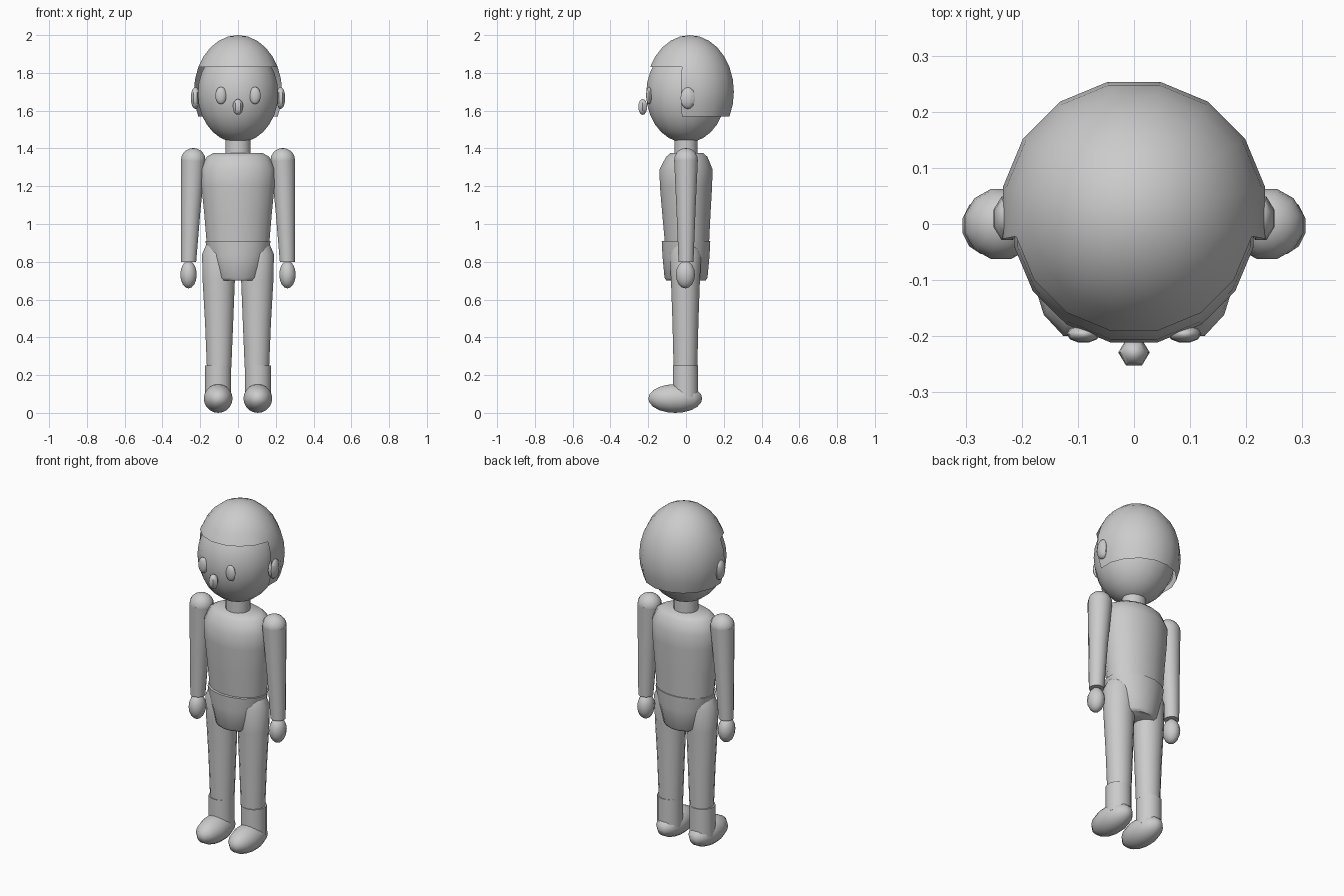
import bpy, bmesh, math

if "Cube" in bpy.data.objects:
    bpy.data.objects.remove(bpy.data.objects["Cube"])

grey = bpy.data.materials.new("plain grey")
grey.diffuse_color = (0.6, 0.6, 0.6, 1)
grey.use_nodes = True
grey.node_tree.nodes["Principled BSDF"].inputs["Base Color"].default_value = grey.diffuse_color


def finish(name, bm):
    """Turn a bmesh into a smooth-shaded object with sharp rims."""
    bmesh.ops.recalc_face_normals(bm, faces=bm.faces)
    mesh = bpy.data.meshes.new(name)
    bm.to_mesh(mesh)
    bm.free()
    mesh.materials.append(grey)
    obj = bpy.data.objects.new(name, mesh)
    bpy.context.collection.objects.link(obj)
    bpy.context.view_layer.objects.active = obj
    obj.select_set(True)
    bpy.ops.object.shade_smooth_by_angle(angle=math.radians(50))
    obj.select_set(False)
    return obj


def ellipsoid(name, centre, radii, sides=12, rings=8, keep=None):
    """Scaled sphere; keep(point) optionally chooses the faces that stay."""
    bm = bmesh.new()
    bmesh.ops.create_uvsphere(bm, u_segments=sides, v_segments=rings, radius=1)
    turn = math.pi / sides
    for v in bm.verts:
        x, y, z = v.co
        v.co = (centre[0] + radii[0] * (x * math.cos(turn) - y * math.sin(turn)),
                centre[1] + radii[1] * (x * math.sin(turn) + y * math.cos(turn)),
                centre[2] + radii[2] * z)
    if keep:
        drop = [f for f in bm.faces if not keep(f.calc_center_median())]
        bmesh.ops.delete(bm, geom=drop, context='FACES')
    return finish(name, bm)


def loft(name, sections, sides=16):
    """Closed tube through oval sections (z, centre x, centre y, radius x, radius y)."""
    bm = bmesh.new()
    rings = []
    for z, cx, cy, rx, ry in sections:
        rings.append([bm.verts.new((cx + rx * math.cos(a), cy + ry * math.sin(a), z))
                      for a in (2 * math.pi * (i + 0.5) / sides for i in range(sides))])
    for low, high in zip(rings, rings[1:]):
        for i in range(sides):
            j = (i + 1) % sides
            bm.faces.new((low[i], low[j], high[j], high[i]))
    bm.faces.new(rings[0])
    bm.faces.new(rings[-1])
    return finish(name, bm)


# Head and hair shell, open over the face and below the nape
ellipsoid("head", (0, 0, 1.69), (0.217, 0.215, 0.26), 16, 14)
ellipsoid("hair", (0, 0.02, 1.70), (0.238, 0.238, 0.30), 16, 14,
          lambda p: p.z > 1.55 and (p.y > -0.02 or p.z > 1.8))
ellipsoid("nose", (0, -0.229, 1.62), (0.028, 0.027, 0.042), 6, 8)

# Trunk
loft("neck", [(1.35, 0, 0, 0.067, 0.062), (1.46, 0, 0, 0.067, 0.062)])
loft("torso", [(0.91, 0, 0.005, 0.17, 0.12), (1.05, 0, 0.002, 0.182, 0.13),
               (1.2, 0, 0, 0.197, 0.141), (1.29, 0, 0, 0.2, 0.143),
               (1.355, 0, 0.004, 0.17, 0.112), (1.375, 0, 0.004, 0.135, 0.09)])
loft("pelvis", [(0.70, 0, 0, 0.11, 0.105), (0.715, 0, 0, 0.125, 0.116),
                (0.83, 0, 0, 0.16, 0.127), (0.91, 0, 0, 0.176, 0.131)])

# Mirrored features and limbs
for side, s in (("left", 1), ("right", -1)):
    ellipsoid(side + "_eye", (s * 0.09, -0.196, 1.68), (0.03, 0.016, 0.046), 10, 8)
    ellipsoid(side + "_ear", (s * 0.226, 0.01, 1.667), (0.026, 0.042, 0.058), 8, 8)

    ellipsoid(side + "_shoulder", (s * 0.237, 0, 1.338), (0.067, 0.065, 0.064), 12, 10)
    loft(side + "_arm", [(0.80, s * 0.261, 0, 0.041, 0.041),
                         (1.07, s * 0.25, 0, 0.053, 0.052),
                         (1.34, s * 0.237, 0, 0.067, 0.065)], 12)
    ellipsoid(side + "_hand", (s * 0.262, -0.003, 0.732), (0.045, 0.052, 0.073), 12, 8)

    loft(side + "_leg", [(0.24, s * 0.1, -0.003, 0.066, 0.064),
                         (0.48, s * 0.1, -0.003, 0.076, 0.07),
                         (0.70, s * 0.102, -0.003, 0.087, 0.078),
                         (0.84, s * 0.1, -0.003, 0.092, 0.085),
                         (0.89, s * 0.1, -0.003, 0.07, 0.068)])
    loft(side + "_ankle", [(0.08, s * 0.105, -0.003, 0.07, 0.068),
                           (0.25, s * 0.105, -0.003, 0.07, 0.068)])
    ellipsoid(side + "_foot", (s * 0.105, -0.057, 0.076), (0.079, 0.148, 0.076), 12, 10)
